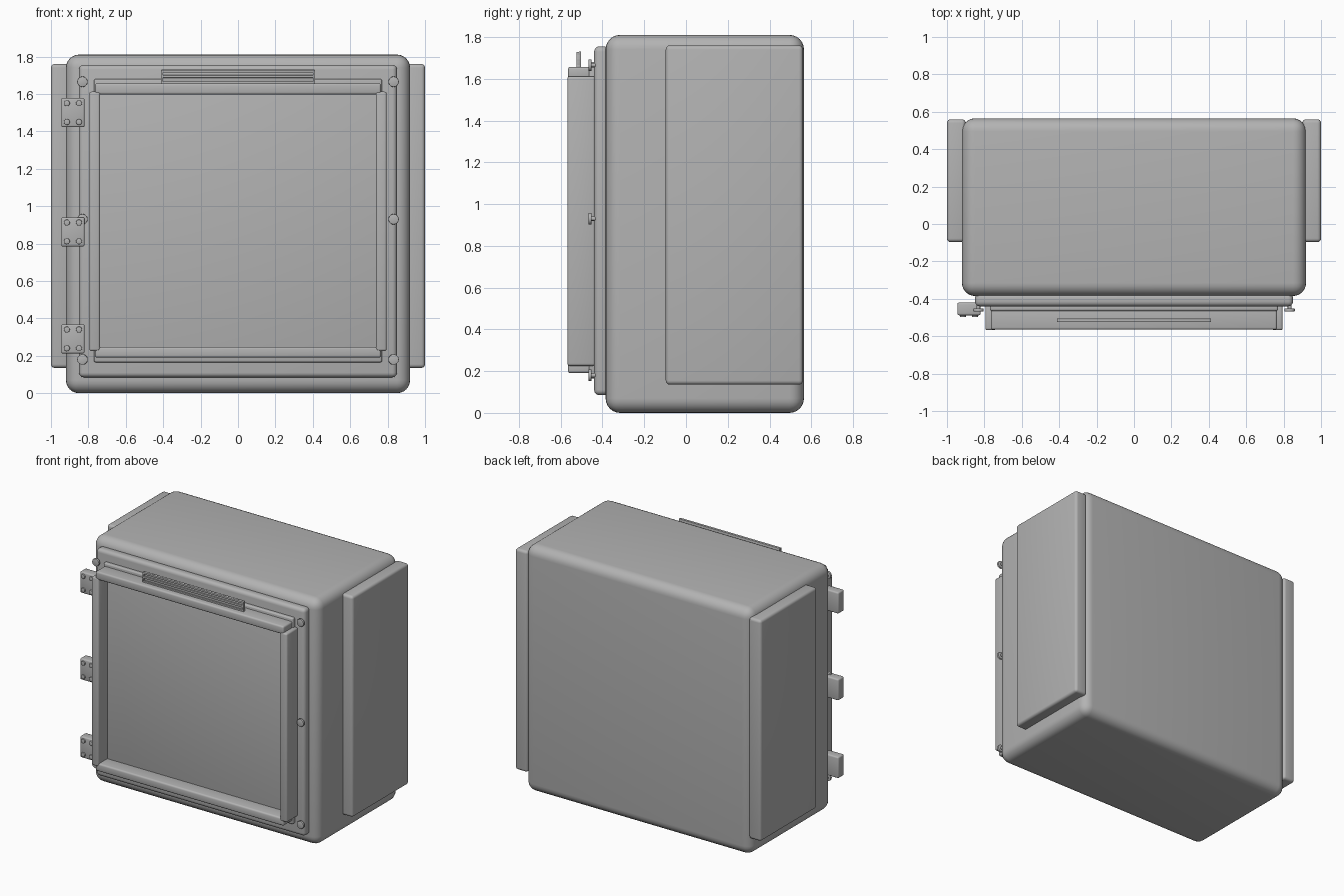
import bpy
import math

cube = bpy.data.objects.get("Cube")
if cube:
    bpy.data.objects.remove(cube, do_unlink=True)

grey = bpy.data.materials.new("plain grey")
grey.use_nodes = True
colour = (0.45, 0.45, 0.45, 1)
grey.diffuse_color = colour
grey.node_tree.nodes["Principled BSDF"].inputs["Base Color"].default_value = colour


def finish(obj, name, bevel, segments):
    obj.name = name
    obj.data.materials.append(grey)
    if bevel:
        mod = obj.modifiers.new("rounding", "BEVEL")
        mod.width = bevel
        mod.segments = segments
        bpy.ops.object.modifier_apply(modifier=mod.name)
    bpy.ops.object.shade_smooth_by_angle(angle=math.radians(35))
    return obj


def box(name, x, y, z, bevel=0.0, segments=3):
    """Box from (low, high) ranges, with rounded edges."""
    bpy.ops.mesh.primitive_cube_add(size=1, location=[sum(r) / 2 for r in (x, y, z)])
    obj = bpy.context.object
    obj.scale = [r[1] - r[0] for r in (x, y, z)]
    bpy.ops.object.transform_apply(location=False, rotation=False, scale=True)
    return finish(obj, name, bevel, segments)


def disc(name, x, y, z, radius, bevel=0.003):
    """Round head facing the front, y = (low, high)."""
    bpy.ops.mesh.primitive_cylinder_add(
        vertices=20, radius=radius, depth=y[1] - y[0],
        location=(x, sum(y) / 2, z), rotation=(math.pi / 2, 0, 0))
    return finish(bpy.context.object, name, bevel, 2)


# Cabinet body and the door plate on its front
box("cabinet_body", (-0.92, 0.92), (-0.385, 0.565), (0, 1.81), 0.07, 6)
box("door_plate", (-0.85, 0.85), (-0.44, -0.37), (0.085, 1.755), 0.025, 4)

# Raised lip that backs the recessed panel
box("panel_lip", (-0.77, 0.77), (-0.465, -0.43), (0.165, 1.68), 0.01)

# Frame around the panel
box("frame_top", (-0.765, 0.765), (-0.565, -0.44), (1.597, 1.657), 0.012)
box("frame_bottom", (-0.765, 0.765), (-0.565, -0.44), (0.19, 0.248), 0.012)

for side, label in ((1, "left"), (-1, "right")):
    def span(a, b):
        return tuple(sorted((side * a, side * b)))

    box("frame_side_" + label, span(0.737, 0.795), (-0.568, -0.435), (0.225, 1.612), 0.012)
    box("side_panel_" + label, span(0.9, 1.0), (-0.097, 0.56), (0.135, 1.76), 0.02, 4)

    # Door fasteners
    for z in (0.18, 0.93, 1.665):
        disc("fastener_head_" + label, side * 0.832, (-0.468, -0.452), z, 0.028)
        disc("fastener_stem_" + label, side * 0.832, (-0.456, -0.43), z, 0.01, 0)

# Grip strip above the frame, with rails along it
box("grip_strip", (-0.41, 0.41), (-0.513, -0.503), (1.652, 1.73), 0.002, 2)
for z in (1.66, 1.693, 1.722):
    box("grip_rail", (-0.412, 0.412), (-0.524, -0.508), (z - 0.007, z + 0.007), 0.002, 2)
for x in (-0.406, 0.406):
    box("grip_end", (x - 0.006, x + 0.006), (-0.524, -0.508), (1.653, 1.729), 0.002, 2)

# Three hinges, each with four screws
for z in (0.29, 0.862, 1.5):
    box("hinge", (-0.945, -0.82), (-0.488, -0.42), (z - 0.078, z + 0.078), 0.01)
    for x in (-0.915, -0.85):
        for dz in (-0.05, 0.05):
            disc("hinge_screw", x, (-0.498, -0.48), z + dz, 0.016)
